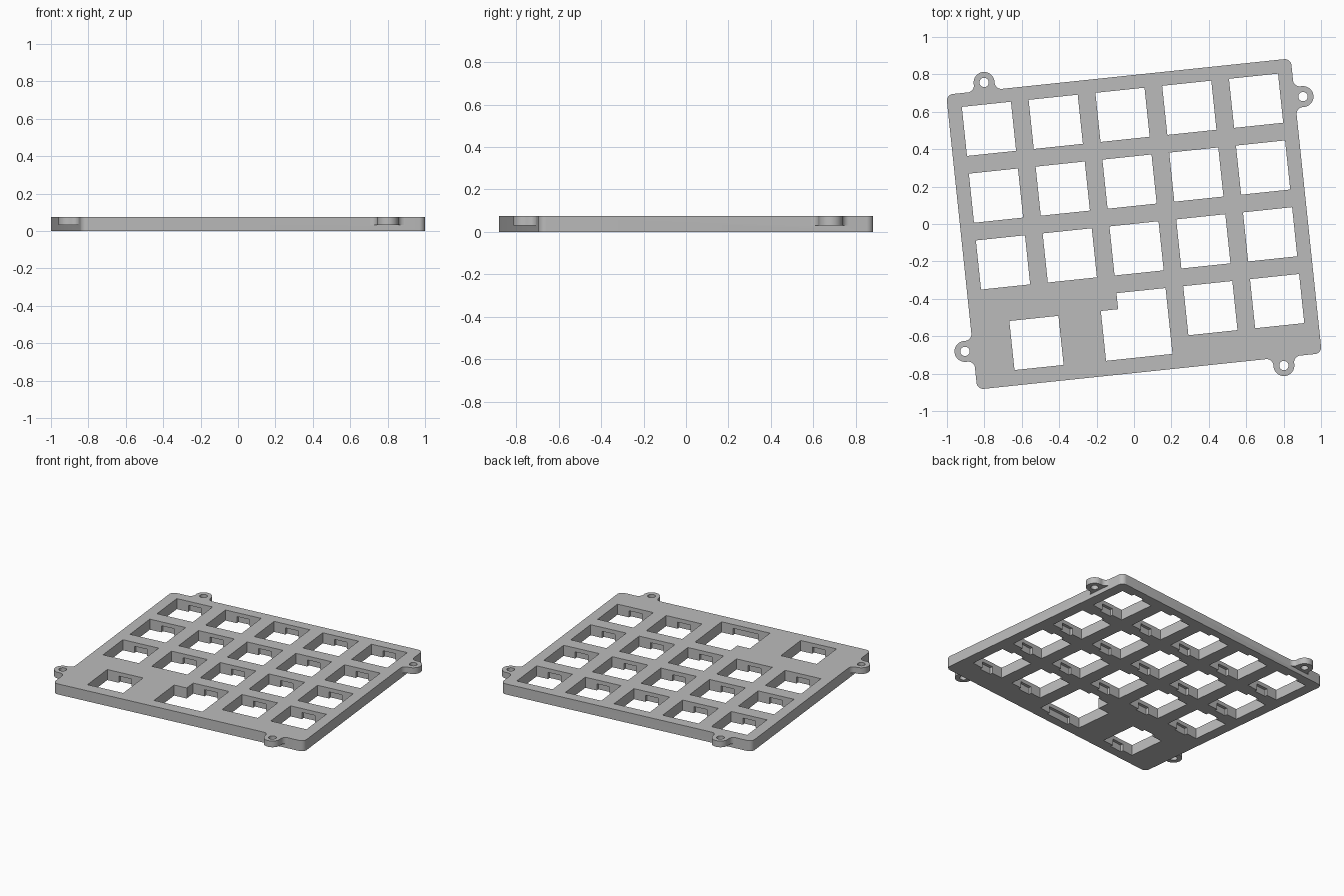
import bpy, bmesh
from math import radians, cos, sin
from mathutils import Matrix, Vector

default = bpy.data.objects.get("Cube")
if default:
    bpy.data.objects.remove(default)

HALF_W, HALF_H, TOP = 0.926, 0.7925, 0.075
PITCH, HOLE = 0.359, 0.132           # key spacing, half opening
LIP, CLIP, CLIP_DEPTH = 0.047, 0.047, 0.02
TAB_Z, TAB_R, FLARE, TAB_OUT = 0.031, 0.056, 0.035, 0.044
TILT = radians(6)

grey = bpy.data.materials.new("plain grey")
grey.use_nodes = True
colour = (0.5, 0.5, 0.5, 1)
grey.diffuse_color = colour
grey.node_tree.nodes["Principled BSDF"].inputs["Base Color"].default_value = colour


def arc(cx, cy, r, start, end, steps=12):
    angles = [radians(start + (end - start) * i / steps) for i in range(steps + 1)]
    return [(cx + r * cos(a), cy + r * sin(a)) for a in angles]


def rect(x0, x1, y0, y1):
    return [(x0, y0), (x1, y0), (x1, y1), (x0, y1)]


def prisms(name, outlines, z0, z1):
    """One object holding an upright prism for each outline."""
    bm = bmesh.new()
    for outline in outlines:
        face = bm.faces.new([bm.verts.new((p[0], p[1], z0)) for p in outline])
        side = bmesh.ops.extrude_face_region(bm, geom=[face])["geom"]
        top = [v for v in side if isinstance(v, bmesh.types.BMVert)]
        bmesh.ops.translate(bm, verts=top, vec=(0, 0, z1 - z0))
    bmesh.ops.recalc_face_normals(bm, faces=bm.faces[:])
    mesh = bpy.data.meshes.new(name)
    bm.to_mesh(mesh)
    bm.free()
    mesh.materials.append(grey)
    obj = bpy.data.objects.new(name, mesh)
    bpy.context.collection.objects.link(obj)
    return obj


# Plate with rounded corners
r = 0.035
outline = []
for i, (sx, sy) in enumerate([(1, 1), (-1, 1), (-1, -1), (1, -1)]):
    outline += arc(sx * (HALF_W - r), sy * (HALF_H - r), r, 90 * i, 90 * i + 90, 8)
plate = prisms("switch_plate", [outline], 0, TOP)

# Screw tabs, flared where they meet the edge
base = TAB_R + FLARE
tab = [(-base, -0.01)] + arc(-base, FLARE, FLARE, -90, 0, 8)
tab += arc(0, TAB_OUT, TAB_R, 180, 0, 24)
tab += arc(base, FLARE, FLARE, 180, 270, 8) + [(base, -0.01)]
tabs, screw_holes = [], []
for x, y, turn in [(-2 * PITCH, HALF_H, 0), (HALF_W, 0.583, -90)]:
    for half in (0, 180):
        place = (Matrix.Rotation(radians(half), 4, 'Z') @ Matrix.Translation((x, y, 0))
                 @ Matrix.Rotation(radians(turn), 4, 'Z'))
        tabs.append([place @ Vector((*p, 0)) for p in tab])
        ring = arc(0, TAB_OUT, 0.025, 0, 345, 23)
        screw_holes.append([place @ Vector((*p, 0)) for p in ring])
tab_solid = prisms("screw_tabs", tabs, TAB_Z, TOP)

# Square key openings, with clip recesses under the lip
rows = [0.587 - PITCH * i for i in range(4)]
keys = [(PITCH * c, y) for y in rows[:3] for c in range(-2, 3)]
keys += [(PITCH, rows[3]), (2 * PITCH, rows[3]), (-0.585, -0.578)]
openings = [rect(x - HOLE, x + HOLE, y - HOLE, y + HOLE) for x, y in keys]
reach = HOLE + CLIP_DEPTH
recesses = [rect(x - CLIP, x + CLIP, y - reach, y + reach) for x, y in keys]

# Stepped opening for two key positions
left, low, step = -0.225, -0.712, -0.444
high = rows[3] + HOLE
openings.append([(left, low), (HOLE, low), (HOLE, high), (-HOLE, high), (-HOLE, step), (left, step)])
recesses.append(rect(-CLIP, CLIP, step, high + CLIP_DEPTH))
recesses.append(rect(left + HOLE - CLIP, CLIP, low - CLIP_DEPTH, low + HOLE))

opening_cutter = prisms("opening_cutter", openings + screw_holes, -0.05, TOP + 0.05)
recess_cutter = prisms("recess_cutter", recesses, -0.04, LIP)

# Combine into one solid
helpers = [(tab_solid, 'UNION'), (opening_cutter, 'DIFFERENCE'), (recess_cutter, 'DIFFERENCE')]
for helper, operation in helpers:
    helper.hide_render = True
    mod = plate.modifiers.new(helper.name, 'BOOLEAN')
    mod.solver = 'EXACT'
    mod.operation = operation
    mod.object = helper
bpy.context.view_layer.update()
graph = bpy.context.evaluated_depsgraph_get()
solid = bpy.data.meshes.new_from_object(plate.evaluated_get(graph))
plate.modifiers.clear()
plate.data = solid
for helper, _ in helpers:
    bpy.data.objects.remove(helper)

# Turn the whole plate and keep its edges crisp
solid.transform(Matrix.Rotation(TILT, 4, 'Z'))
bpy.ops.object.select_all(action='DESELECT')
plate.select_set(True)
bpy.context.view_layer.objects.active = plate
bpy.ops.object.shade_smooth_by_angle(angle=radians(30))
